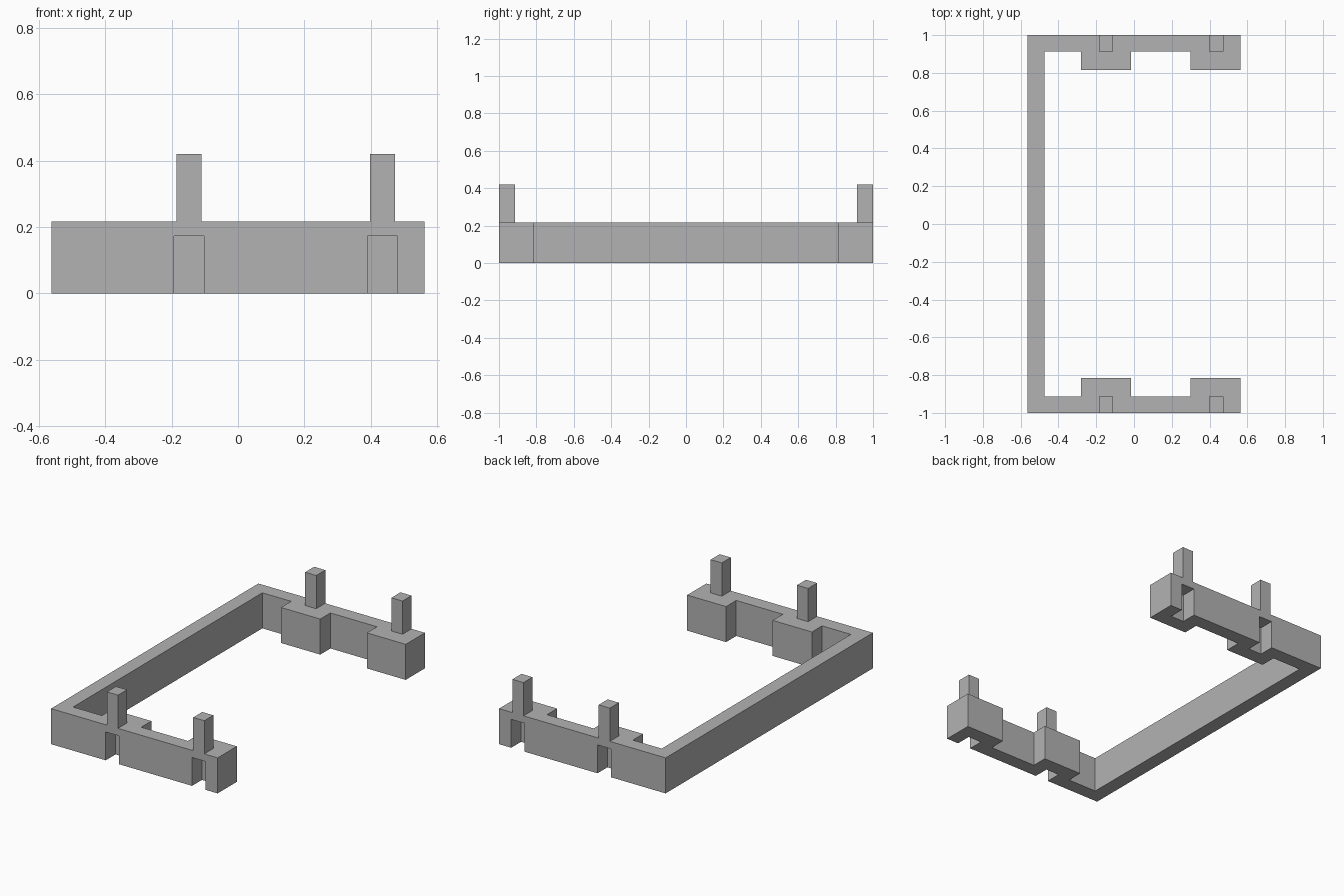
import bpy
import bmesh

if "Cube" in bpy.data.objects:
    bpy.data.objects.remove(bpy.data.objects["Cube"], do_unlink=True)

# Main dimensions
X_MIN, X_MAX = -0.5625, 0.5625
BAR_X = -0.475            # inner face of the long bar
ARM_Y, PAD_Y = 0.913, 0.815   # inner faces of arms and pads
HEIGHT, POST_TOP = 0.217, 0.42
SLOT_TOP, SLOT_DEPTH, SLOT_WIDTH = 0.173, 0.095, 0.091
POST_WIDTH = 0.075
PADS = [(-0.28, -0.015), (0.30, X_MAX)]
POST_X = [-0.148, 0.435]

grey = bpy.data.materials.new("plain grey")
grey.use_nodes = True
colour = (0.45, 0.45, 0.45, 1)
grey.diffuse_color = colour
grey.node_tree.nodes["Principled BSDF"].inputs["Base Color"].default_value = colour


def prism(name, outline, z0, z1):
    """Extrude a flat outline from z0 up to z1."""
    bm = bmesh.new()
    base = bm.faces.new([bm.verts.new((x, y, z0)) for x, y in outline])
    top = bmesh.ops.extrude_face_region(bm, geom=[base])["geom"]
    verts = [v for v in top if isinstance(v, bmesh.types.BMVert)]
    bmesh.ops.translate(bm, vec=(0, 0, z1 - z0), verts=verts)
    bmesh.ops.recalc_face_normals(bm, faces=bm.faces)
    mesh = bpy.data.meshes.new(name)
    bm.to_mesh(mesh)
    bm.free()
    mesh.materials.append(grey)
    obj = bpy.data.objects.new(name, mesh)
    bpy.context.scene.collection.objects.link(obj)
    return obj


def box(name, x, width, y0, y1, z0, z1):
    a, b = x - width / 2, x + width / 2
    return prism(name, [(a, y0), (b, y0), (b, y1), (a, y1)], z0, z1)


# Open three-sided frame with inward pads, one half mirrored front to back
half = [(BAR_X, ARM_Y)]
for x0, x1 in PADS:
    half += [(x0, ARM_Y), (x0, PAD_Y), (x1, PAD_Y)]
    if x1 < X_MAX:
        half.append((x1, ARM_Y))
half += [(X_MAX, 1), (X_MIN, 1)]
frame = prism("frame", half + [(x, -y) for x, y in reversed(half)], 0, HEIGHT)

# Slots in the outer faces, and upright posts above them
cutters = []
for side, sign in (("back", 1), ("front", -1)):
    for label, x in zip(("right", "left"), POST_X):
        cutter = box("slot_cutter", x, SLOT_WIDTH, sign * (1 - SLOT_DEPTH),
                     sign * 1.1, -0.1, SLOT_TOP)
        cutter.hide_render = True
        cutters.append(cutter)
        mod = frame.modifiers.new("slot", "BOOLEAN")
        mod.operation = "DIFFERENCE"
        mod.solver = "EXACT"
        mod.object = cutter
        box(f"{side}_{label}_post", x, POST_WIDTH, sign * ARM_Y, sign,
            HEIGHT, POST_TOP)

# Bake the slots into the frame and drop the cutters
graph = bpy.context.evaluated_depsgraph_get()
cut_mesh = bpy.data.meshes.new_from_object(frame.evaluated_get(graph))
frame.modifiers.clear()
frame.data = cut_mesh
for cutter in cutters:
    bpy.data.objects.remove(cutter, do_unlink=True)
